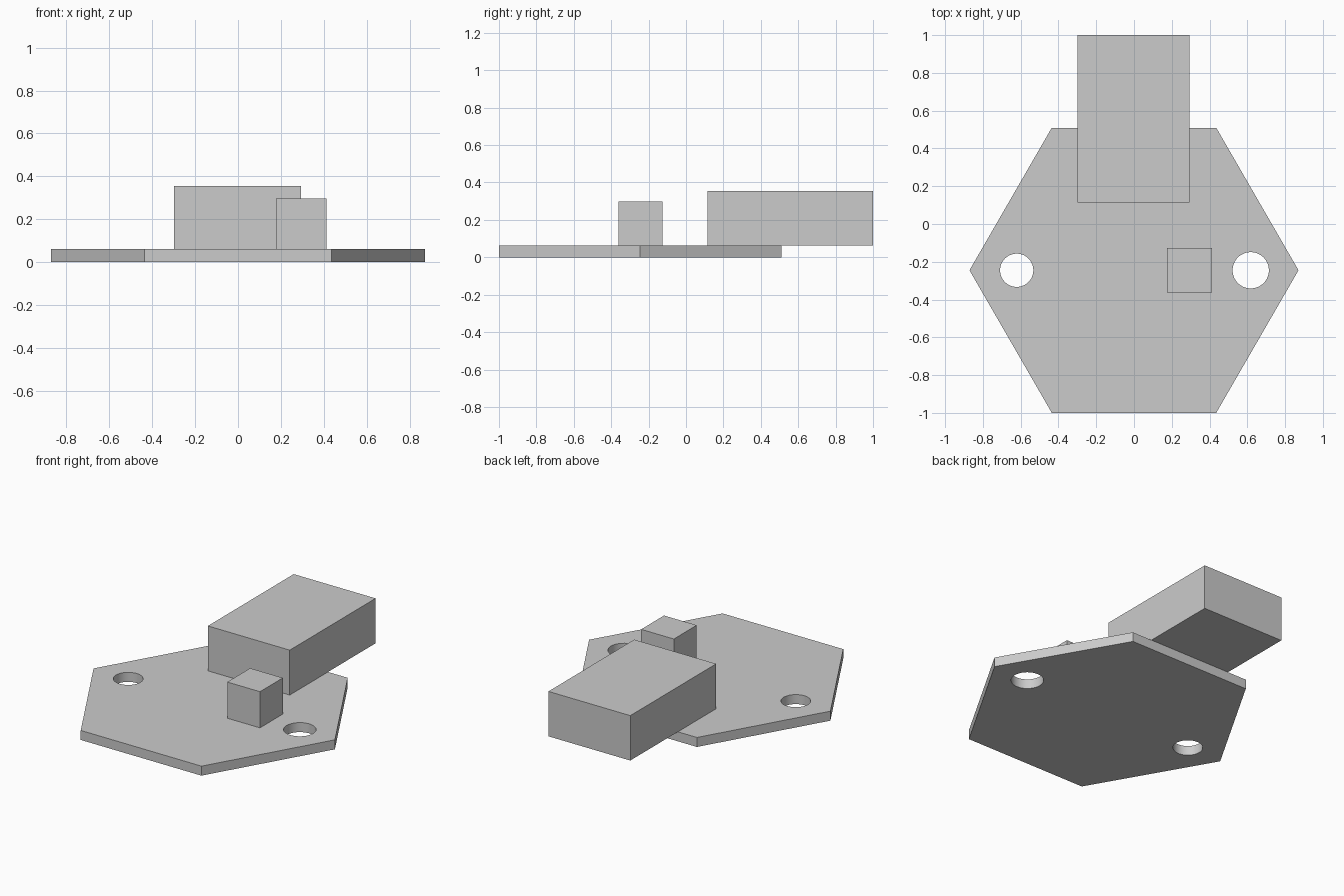
import bpy
import bmesh
from math import radians
from mathutils import Matrix

default = bpy.data.objects.get("Cube")
if default:
    bpy.data.objects.remove(default, do_unlink=True)

GREY = (0.6, 0.6, 0.6, 1.0)
grey = bpy.data.materials.new("plain grey")
grey.use_nodes = True
grey.diffuse_color = GREY
grey.node_tree.nodes["Principled BSDF"].inputs["Base Color"].default_value = GREY

PLATE_TOP = 0.062
CENTRE_Y = -0.245


def add_object(name, bm):
    mesh = bpy.data.meshes.new(name)
    bm.to_mesh(mesh)
    bm.free()
    mesh.materials.append(grey)
    obj = bpy.data.objects.new(name, mesh)
    bpy.context.collection.objects.link(obj)
    return obj


def box(name, low, high):
    bm = bmesh.new()
    bmesh.ops.create_cube(bm, size=1)
    for v in bm.verts:
        v.co = [h if c > 0 else l for c, l, h in zip(v.co, low, high)]
    return add_object(name, bm)


def prism(name, sides, radius, x, low, high):
    bm = bmesh.new()
    bmesh.ops.create_cone(bm, cap_ends=True, segments=sides, radius1=radius,
                          radius2=radius, depth=high - low,
                          matrix=Matrix.Translation((x, CENTRE_Y, (low + high) / 2))
                          @ Matrix.Rotation(radians(90), 4, "Z"))
    return add_object(name, bm)


# Hexagonal base with corners pointing left and right
base = prism("base_plate", 6, 0.871, 0, 0, PLATE_TOP)

# Two round through holes, the left one slightly larger
for side, x, radius in (("left", 0.618, 0.096), ("right", -0.621, 0.088)):
    cutter = prism(side + "_hole_cutter", 64, radius, x, -0.1, 0.2)
    cutter.hide_render = True
    cutter.hide_set(True)
    cutter.display_type = "WIRE"
    hole = base.modifiers.new(side + "_hole", "BOOLEAN")
    hole.operation = "DIFFERENCE"
    hole.solver = "EXACT"
    hole.object = cutter

# Smooth hole walls with sharp rims
bpy.ops.object.select_all(action="DESELECT")
base.select_set(True)
bpy.context.view_layer.objects.active = base
for modifier in list(base.modifiers):
    bpy.ops.object.modifier_apply(modifier=modifier.name)
for cutter in [o for o in bpy.data.objects if o.name.endswith("_hole_cutter")]:
    bpy.data.objects.remove(cutter, do_unlink=True)
bpy.ops.object.shade_smooth_by_angle(angle=radians(30))

# Large block overhanging the back edge, and small block near the front
box("rear_block", (-0.298, 0.115, PLATE_TOP), (0.293, 1.0, 0.355))
box("small_block", (0.176, -0.362, PLATE_TOP), (0.412, -0.126, 0.298))
